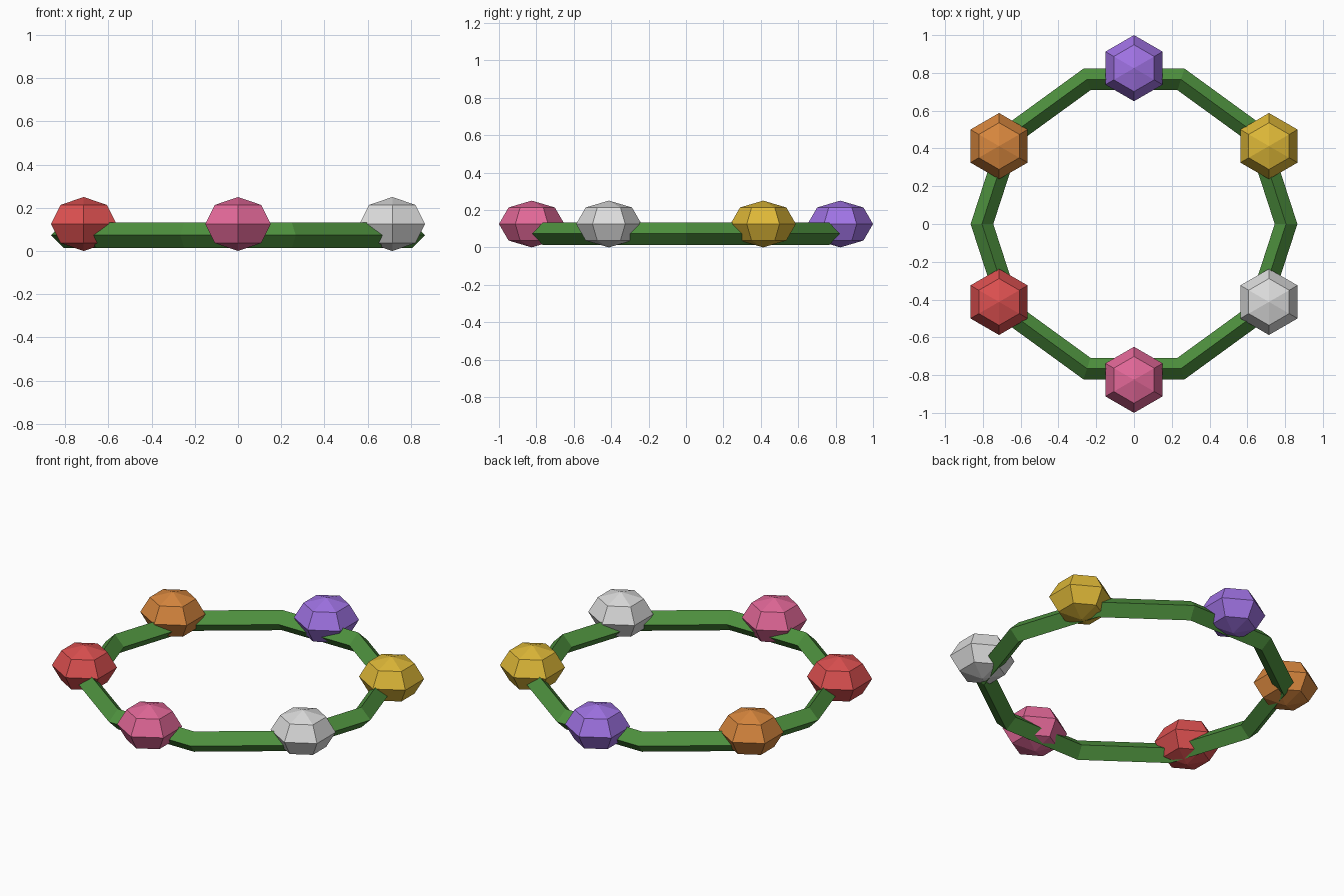
import bpy, math

if "Cube" in bpy.data.objects:
    bpy.data.objects.remove(bpy.data.objects["Cube"])


def srgb(r, g, b):
    def lin(c):
        c /= 255
        return c / 12.92 if c <= 0.04045 else ((c + 0.055) / 1.055) ** 2.4
    return (lin(r), lin(g), lin(b), 1)


def material(name, rgb):
    m = bpy.data.materials.new(name)
    m.diffuse_color = srgb(*rgb)
    m.use_nodes = True
    m.node_tree.nodes["Principled BSDF"].inputs["Base Color"].default_value = m.diffuse_color
    return m


# Ten-sided ring with a diamond cross-section
bpy.ops.mesh.primitive_torus_add(major_segments=10, minor_segments=4,
                                 major_radius=0.805, minor_radius=0.06,
                                 location=(0, 0, 0.073))
ring = bpy.context.object
ring.name = "ring"
ring.data.materials.append(material("green", (78, 145, 62)))

# Six flattened faceted beads, one colour each, counter-clockwise from the right
BEADS = [("yellow", (222, 184, 56)), ("purple", (160, 115, 228)),
         ("orange", (216, 135, 62)), ("red", (220, 80, 80)),
         ("pink", (226, 104, 152)), ("light_grey", (220, 220, 220))]
for i, (name, rgb) in enumerate(BEADS):
    a = math.radians(30 + 60 * i)
    bpy.ops.mesh.primitive_uv_sphere_add(
        segments=6, ring_count=4, radius=1,
        location=(0.825 * math.cos(a), 0.825 * math.sin(a), 0.125))
    bead = bpy.context.object
    bead.name = name + "_bead"
    # corners of each hexagon point along y
    first = max(bead.data.vertices, key=lambda v: v.co.xy.length).co
    bead.rotation_euler.z = math.pi / 2 - math.atan2(first.y, first.x)
    bead.scale = (0.175, 0.175, 0.125)
    bead.data.materials.append(material(name, rgb))

# Flat facets everywhere
for ob in bpy.data.objects:
    for p in ob.data.polygons:
        p.use_smooth = False
